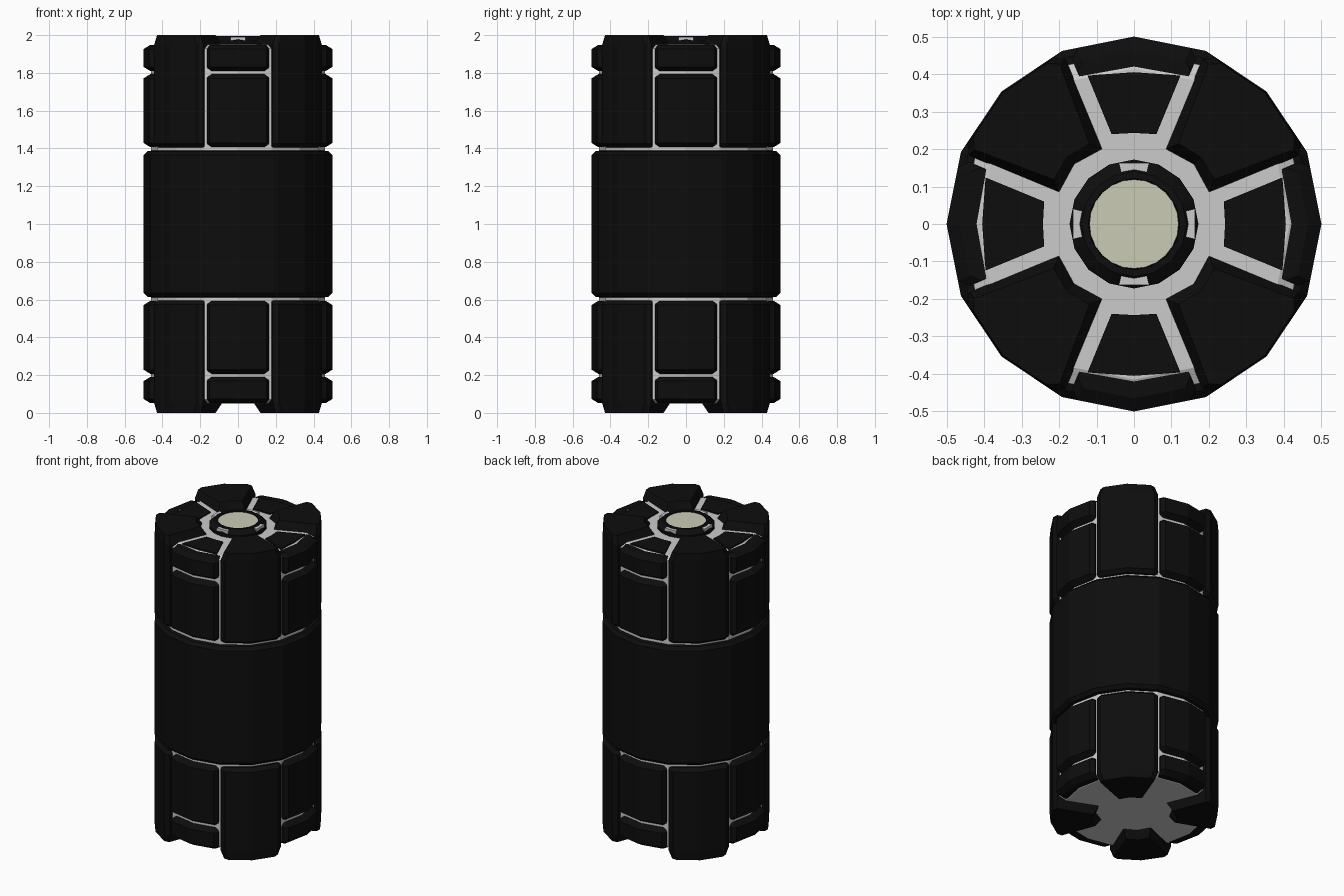
import bpy, bmesh, math
from math import radians, cos, sin

if "Cube" in bpy.data.objects:
    bpy.data.objects.remove(bpy.data.objects["Cube"])


def material(name, r, g, b):
    m = bpy.data.materials.new(name)
    m.diffuse_color = (r, g, b, 1)
    m.use_nodes = True
    m.node_tree.nodes["Principled BSDF"].inputs["Base Color"].default_value = m.diffuse_color
    return m


BLACK = material("matte black", 0.004, 0.004, 0.004)
GREY = material("light grey", 0.60, 0.60, 0.60)
CREAM = material("pale cream", 0.60, 0.60, 0.47)


def facet(angle, r):
    """Radius of a point on the 16-sided outline with corner radius r."""
    return r * cos(radians(11.25)) / cos(radians(angle % 22.5 - 11.25))


def loft(name, rings, mat, turn=0, flip=False):
    """Solid through rings of (z, [(angle, radius), ...]); flip mirrors top to bottom."""
    bm = bmesh.new()
    loops = []
    for z, pts in rings:
        z = 2 - z if flip else z
        loops.append([bm.verts.new((r * cos(radians(a + turn)), r * sin(radians(a + turn)), z))
                      for a, r in pts])
    n = len(loops[0])
    for lo, hi in zip(loops, loops[1:]):
        for i in range(n):
            j = (i + 1) % n
            bm.faces.new((lo[i], lo[j], hi[j], hi[i]))
    bm.faces.new(loops[0][::-1])
    bm.faces.new(loops[-1])
    bmesh.ops.recalc_face_normals(bm, faces=bm.faces)
    me = bpy.data.meshes.new(name)
    bm.to_mesh(me)
    bm.free()
    me.materials.append(mat)
    ob = bpy.data.objects.new(name, me)
    bpy.context.collection.objects.link(ob)
    return ob


def lathe(name, profile, mat, sides=16):
    """Faceted turned part from (radius, z) points."""
    return loft(name, [(z, [(360 * i / sides, r) for i in range(sides)]) for r, z in profile], mat)


def panel_ring(r, inset):
    """Footprint of a curved panel with chamfered side edges."""
    e, c = 20.6 - inset, 17.8 - inset
    side = r - 0.028
    return [(-e, 0.42), (-e, facet(e, side)), (-c, facet(c, r)), (0, r),
            (c, facet(c, r)), (e, facet(e, side)), (e, 0.42), (0, 0.42)]


def pillar_ring(r, r_in, in_shift, out_shift):
    """Footprint of a corner pillar, centred on angle 45."""
    a, b, c = 22.5 + in_shift, 22.5 + out_shift, 26 + out_shift
    return [(a, r_in), (b, r - 0.025), (c, facet(c, r)), (45, r),
            (90 - c, facet(c, r)), (90 - b, r - 0.025), (90 - a, r_in), (45, r_in + 0.008)]


# Light inner core, seen in the grooves and on both ends
lathe("inner_core", [(0.42, 0.05), (0.46, 0.07), (0.46, 1.93), (0.415, 1.95)], GREY)

# Middle sleeve
lathe("middle_band", [(0.46, 0.612), (0.48, 0.615), (0.5, 0.635), (0.5, 1.365),
                      (0.48, 1.385), (0.46, 1.388)], BLACK)

for flip, end in ((False, "upper"), (True, "lower")):
    for q in range(4):
        turn = q * 90
        # Corner pillars, narrowing beyond the core's end
        loft(end + "_pillar",
             [(1.405, pillar_ring(0.475, 0.215, 0, 0)),
              (1.425, pillar_ring(0.5, 0.215, 0, 0)),
              (1.945, pillar_ring(0.5, 0.215, 0, 0)),
              (2.0, pillar_ring(0.495, 0.245, 6.5, 2.5))], BLACK, turn, flip)
        # Side panels: tall one and short one
        for label, z0, z1 in (("_tall_panel", 1.407, 1.793), ("_short_panel", 1.81, 1.948)):
            loft(end + label,
                 [(z0, panel_ring(0.465, 0.3)), (z0 + 0.022, panel_ring(0.5, 0)),
                  (z1 - 0.022, panel_ring(0.5, 0)), (z1, panel_ring(0.465, 0.3))],
                 BLACK, turn, flip)

# Wedge plates on the top
for q in range(4):
    wedge = [(-14, 0.247), (-17.4, 0.415), (0, 0.405), (17.4, 0.415), (14, 0.247), (0, 0.243)]
    loft("top_wedge_plate", [(1.94, wedge), (1.958, wedge)], BLACK, q * 90)

# Central cap with lens and four clips
lathe("cap_ring", [(0.172, 1.94), (0.172, 1.97), (0.14, 1.995), (0.122, 1.995), (0.12, 1.98)], BLACK)
lathe("cap_lens", [(0.119, 1.975), (0.119, 1.988)], CREAM, 24)
for q in range(4):
    clip = [(-14, 0.14), (-14, 0.168), (14, 0.168), (14, 0.14)]
    loft("cap_clip", [(1.972, clip), (1.991, clip)], GREY, q * 90)
